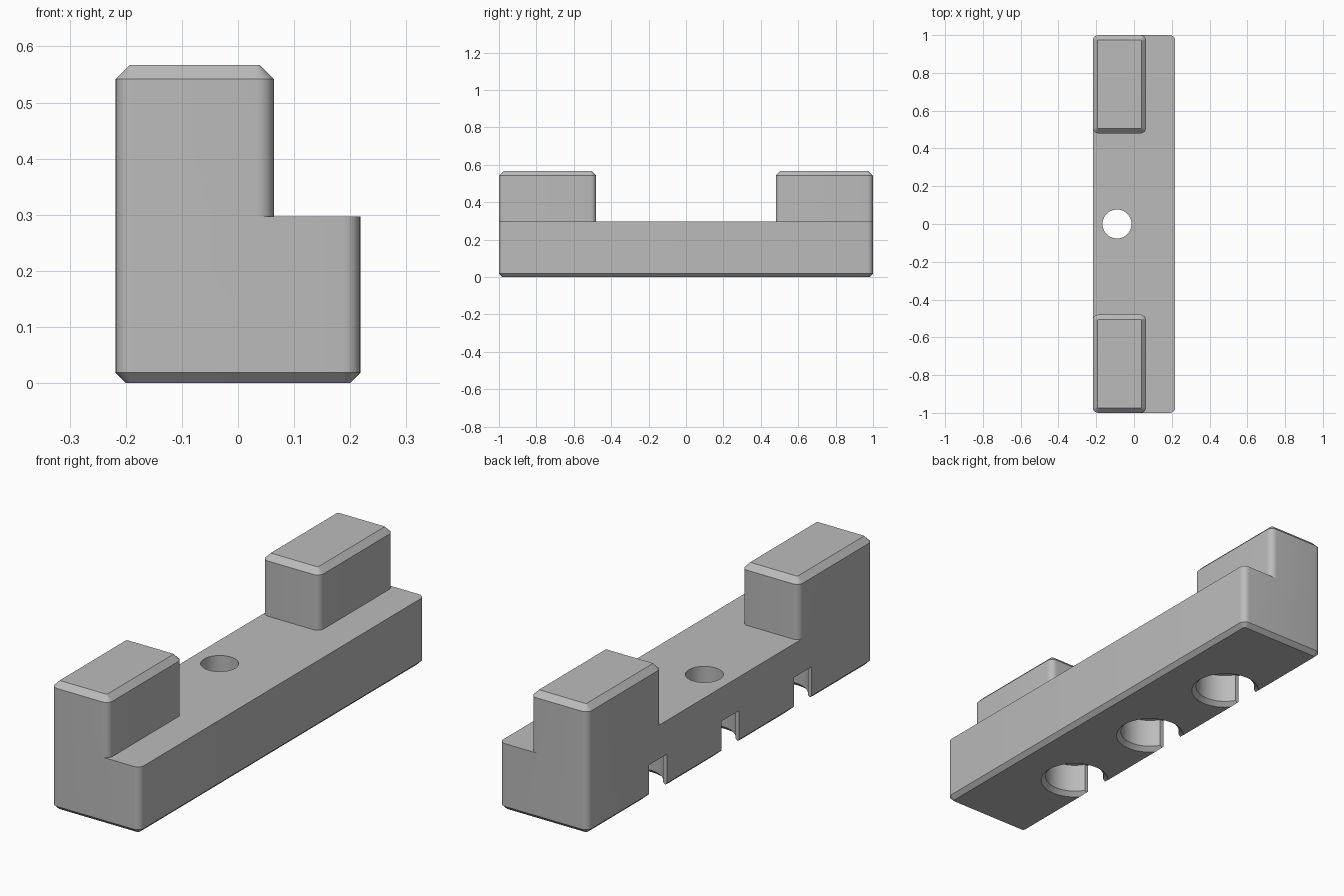
import bpy, bmesh, math

cube = bpy.data.objects.get("Cube")
if cube:
    bpy.data.objects.remove(cube, do_unlink=True)

grey = bpy.data.materials.new("plain_grey")
grey.use_nodes = True
grey.diffuse_color = (0.5, 0.5, 0.5, 1)
grey.node_tree.nodes["Principled BSDF"].inputs["Base Color"].default_value = (0.5, 0.5, 0.5, 1)


def stack(name, rings):
    """Closed solid lofted through horizontal rings of points."""
    bm = bmesh.new()
    loops = [[bm.verts.new(p) for p in ring] for ring in rings]
    n = len(loops[0])
    for low, high in zip(loops, loops[1:]):
        for i in range(n):
            j = (i + 1) % n
            bm.faces.new((low[i], low[j], high[j], high[i]))
    bm.faces.new(loops[0][::-1])
    bm.faces.new(loops[-1])
    bmesh.ops.recalc_face_normals(bm, faces=bm.faces)
    mesh = bpy.data.meshes.new(name)
    bm.to_mesh(mesh)
    bm.free()
    mesh.materials.append(grey)
    obj = bpy.data.objects.new(name, mesh)
    bpy.context.collection.objects.link(obj)
    return obj


def rounded_ring(x0, x1, y0, y1, z, inset, radius, seg=8):
    """Rounded rectangle; the inset shrinks it evenly on all sides."""
    r = radius - inset
    corners = [(x1 - radius, y1 - radius), (x0 + radius, y1 - radius),
               (x0 + radius, y0 + radius), (x1 - radius, y0 + radius)]
    ring = []
    for k, (cx, cy) in enumerate(corners):
        for s in range(seg + 1):
            a = math.pi / 2 * (k + s / seg)
            ring.append((cx + r * math.cos(a), cy + r * math.sin(a), z))
    return ring


def rounded_block(name, bounds, levels, radius=0.03):
    return stack(name, [rounded_ring(*bounds, z, inset, radius) for z, inset in levels])


def turned(name, x, y, levels, seg=64):
    """Round solid given by (height, radius) levels."""
    return stack(name, [[(x + r * math.cos(math.tau * i / seg),
                          y + r * math.sin(math.tau * i / seg), z)
                         for i in range(seg)] for z, r in levels])


def combine(target, tool, operation):
    mod = target.modifiers.new(operation, 'BOOLEAN')
    mod.operation = operation
    mod.solver = 'EXACT'
    mod.object = tool
    bpy.context.view_layer.objects.active = target
    bpy.ops.object.modifier_apply(modifier=mod.name)
    bpy.data.objects.remove(tool, do_unlink=True)


SIDE, TOP, CHAMFER = 0.218, 0.297, 0.0185
HOLE_X, POCKET_TOP = -0.09, 0.147

# Long base bar with a chamfered underside
body = rounded_block("stepped_bar", (-SIDE, SIDE, -1, 1),
                     [(0, CHAMFER), (CHAMFER, 0), (TOP, 0)])

# Raised end blocks with chamfered tops
for y0, y1 in ((-1, -0.48), (0.48, 1)):
    block = rounded_block("end_block", (-SIDE, 0.064, y0, y1),
                          [(TOP, 0), (0.542, 0), (0.567, 0.025)])
    combine(body, block, 'UNION')

# Round pockets underneath, each open to the side through a narrow slot
for y in (-0.507, 0, 0.507):
    pocket = turned("pocket_cutter", HOLE_X, y,
                    [(-0.01, 0.155), (CHAMFER, 0.126), (POCKET_TOP, 0.126)])
    combine(body, pocket, 'DIFFERENCE')
    slot = rounded_block("slot_cutter", (-0.3, HOLE_X, y - 0.062, y + 0.062),
                         [(-0.05, 0), (POCKET_TOP, 0)], 0.001)
    combine(body, slot, 'DIFFERENCE')

# Vertical through hole in the middle
combine(body, turned("hole_cutter", HOLE_X, 0, [(-0.1, 0.0765), (0.5, 0.0765)]), 'DIFFERENCE')

bpy.ops.object.select_all(action='DESELECT')
body.select_set(True)
bpy.context.view_layer.objects.active = body
bpy.ops.object.shade_smooth_by_angle(angle=math.radians(30))
